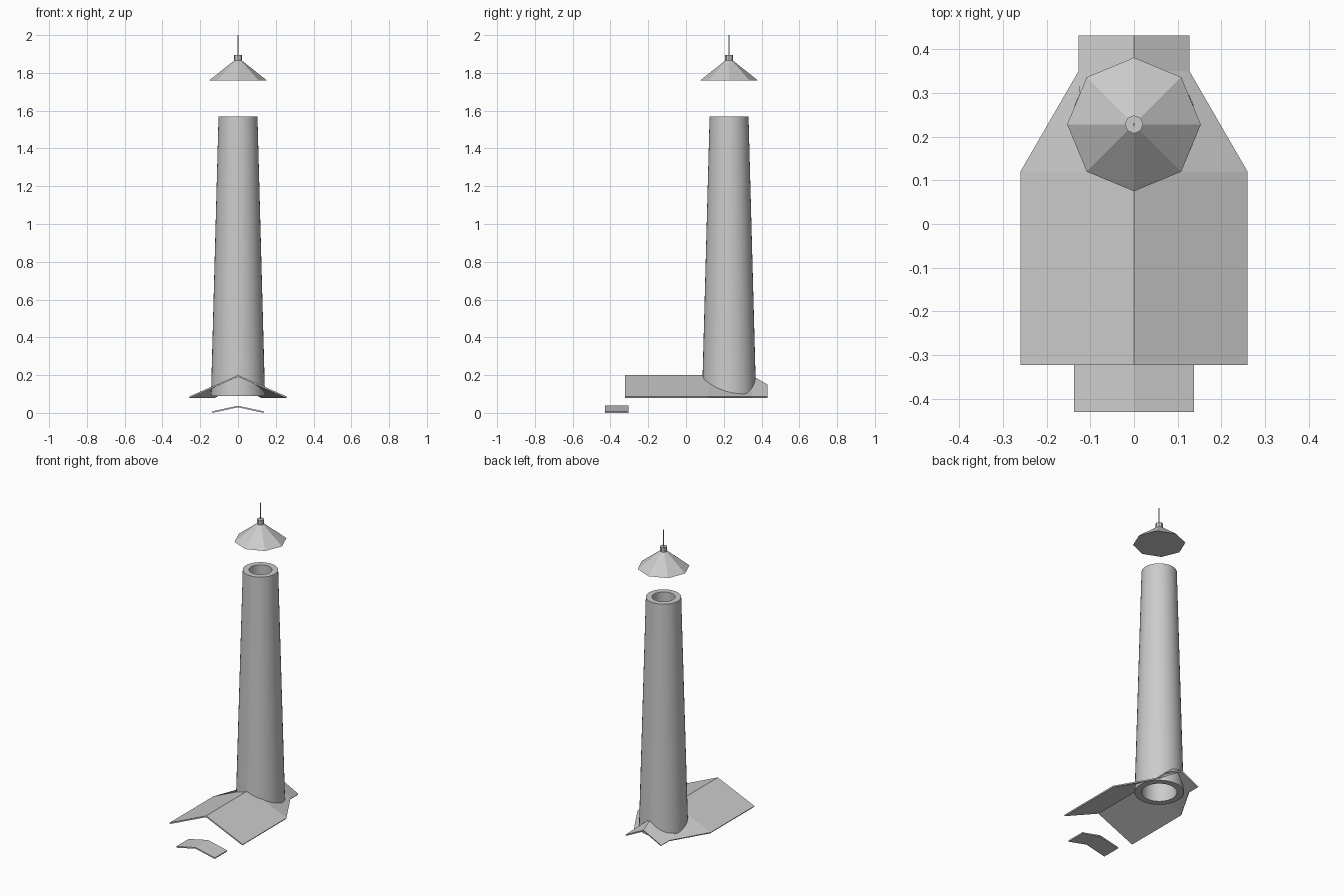
import bpy, bmesh, math

if "Cube" in bpy.data.objects:
    bpy.data.objects.remove(bpy.data.objects["Cube"])

CY = 0.228  # tower axis in y


def make(name, verts, faces):
    me = bpy.data.meshes.new(name)
    me.from_pydata(verts, [], faces)
    bm = bmesh.new()
    bm.from_mesh(me)
    bmesh.ops.recalc_face_normals(bm, faces=bm.faces)
    bm.to_mesh(me)
    bm.free()
    ob = bpy.data.objects.new(name, me)
    bpy.context.collection.objects.link(ob)
    return ob


def lathe(name, profile, n, closed=False):
    """Stack of (radius, z) rings; closed joins last ring to the first, else ends are capped."""
    verts = [(r * math.cos(2 * math.pi * i / n), CY + r * math.sin(2 * math.pi * i / n), z)
             for r, z in profile for i in range(n)]
    m = len(profile)
    faces = [(a * n + i, a * n + (i + 1) % n, (a + 1) % m * n + (i + 1) % n, (a + 1) % m * n + i)
             for a in range(m if closed else m - 1) for i in range(n)]
    if not closed:
        faces += [tuple(range(n)), tuple(range((m - 1) * n, m * n))]
    return make(name, verts, faces)


def gable(name, sections, thick):
    """Sheet roof through sections (y, half width, eave z, ridge z)."""
    verts = []
    for y, w, ez, rz in sections:
        verts += [(-w, y, ez), (0, y, rz), (w, y, ez)]
    faces = []
    for s in range(len(sections) - 1):
        a = s * 3
        faces += [(a, a + 1, a + 4, a + 3), (a + 1, a + 2, a + 5, a + 4)]
    ob = make(name, verts, faces)
    if ob.data.polygons[0].normal.z < 0:
        ob.data.flip_normals()
    mod = ob.modifiers.new("thickness", 'SOLIDIFY')
    mod.thickness = thick
    mod.offset = -1
    mod.use_even_offset = True
    return ob


def apply(ob, mod):
    bpy.context.view_layer.objects.active = ob
    bpy.ops.object.modifier_apply(modifier=mod)


# Hollow tapering tower
tower = lathe("tower", [(0.143, 0.09), (0.103, 1.57), (0.067, 1.57), (0.103, 0.09)], 40, True)
bpy.context.view_layer.objects.active = tower
tower.select_set(True)
bpy.ops.object.shade_smooth_by_angle(angle=math.radians(30))
tower.select_set(False)

# Main roof, narrowing to the back, with an opening inside the tower
roof = gable("main_roof", [(-0.323, 0.26, 0.086, 0.20), (0.12, 0.26, 0.086, 0.20),
                           (0.35, 0.127, 0.086, 0.197), (0.432, 0.127, 0.086, 0.15)], 0.008)
apply(roof, "thickness")
cutter = lathe("roof_cutter", [(0.12, 0.0), (0.12, 0.4)], 40)
cutter.hide_render = True
cut = roof.modifiers.new("opening", 'BOOLEAN')
cut.operation = 'DIFFERENCE'
cut.solver = 'EXACT'
cut.object = cutter
apply(roof, "opening")
bpy.data.objects.remove(cutter)

# Small porch roof at the front
porch = gable("porch_roof", [(-0.43, 0.137, 0.008, 0.038), (-0.305, 0.137, 0.008, 0.038)], 0.008)
apply(porch, "thickness")

# Eight-sided tower cap, finial block and spike
lathe("tower_cap", [(0.153, 1.76), (0.012, 1.872)], 8)
lathe("finial", [(0.021, 1.86), (0.021, 1.895)], 8)
lathe("spike", [(0.003, 1.89), (0.003, 2.0)], 8)
